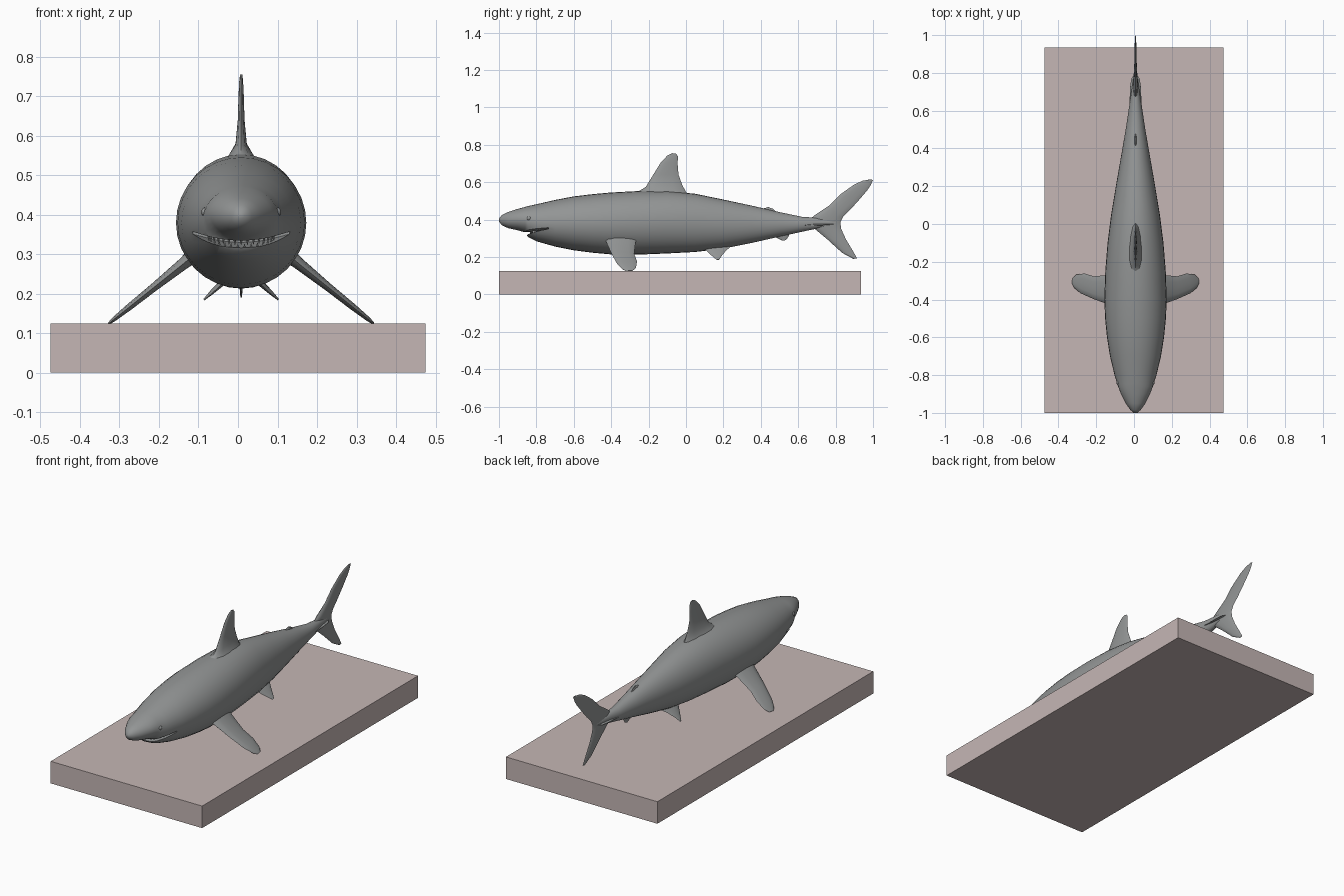
import bpy, bmesh, math
from mathutils import Vector

CX = 0.008  # the shark sits very slightly off centre


def material(name, rgb):
    m = bpy.data.materials.new(name)
    m.diffuse_color = (*rgb, 1)
    return m


GREY = material("shark grey", (0.29, 0.30, 0.30))
PINK = material("dusty pink", (0.56, 0.47, 0.46))


def finish(bm, name, mat, x=CX, smooth=40, mirror=False):
    bmesh.ops.recalc_face_normals(bm, faces=bm.faces)
    me = bpy.data.meshes.new(name)
    bm.to_mesh(me)
    bm.free()
    ob = bpy.data.objects.new(name, me)
    bpy.context.collection.objects.link(ob)
    ob.location.x = x
    me.materials.append(mat)
    if mirror:
        ob.modifiers.new("mirror", 'MIRROR').use_mirror_merge = False
    if smooth:
        bpy.ops.object.select_all(action='DESELECT')
        ob.select_set(True)
        bpy.context.view_layer.objects.active = ob
        bpy.ops.object.shade_smooth_by_angle(angle=math.radians(smooth))
    return ob


def loft(rings):
    bm = bmesh.new()
    vs = [[bm.verts.new(p) for p in r] for r in rings]
    n = len(vs[0])
    for a, b in zip(vs, vs[1:]):
        for i in range(n):
            j = (i + 1) % n
            bm.faces.new((a[i], a[j], b[j], b[i]))
    bm.faces.new(vs[0])
    bm.faces.new(vs[-1])
    return bm


def fin(name, stations, normal=(1, 0, 0), mirror=False):
    """Loft lens sections; station = leading point, trailing point, half thickness."""
    nv = Vector(normal).normalized()
    rings = []
    for lead, trail, th in stations:
        a, b = (Vector(p if len(p) == 3 else (0, *p)) for p in (lead, trail))
        ring = []
        for i in range(12):
            t = 2 * math.pi * i / 12
            u = 0.5 - 0.5 * math.cos(t)
            ring.append(a.lerp(b, u) + nv * th * math.sin(t) * (1.2 - 0.5 * u))
        rings.append(ring)
    return finish(loft(rings), name, GREY, smooth=50, mirror=mirror)


# base slab
bm = bmesh.new()
bmesh.ops.create_cube(bm, size=1)
for v in bm.verts:
    v.co = (v.co.x * 0.95, v.co.y * 1.935 - 0.0325, v.co.z * 0.125 + 0.0625)
finish(bm, "base_slab", PINK, x=0, smooth=0)

# body: y, top, bottom, half width
BODY = [
    (-1.00, .405, .390, .008), (-.985, .424, .370, .027), (-.95, .441, .354, .052),
    (-.90, .457, .343, .077), (-.86, .468, .332, .092), (-.845, .472, .307, .097),
    (-.80, .482, .284, .111), (-.70, .505, .256, .135), (-.60, .524, .236, .151),
    (-.50, .536, .223, .161), (-.40, .545, .214, .165), (-.25, .553, .213, .160),
    (-.10, .553, .219, .148), (.05, .538, .227, .129), (.20, .507, .245, .104),
    (.35, .475, .275, .078), (.50, .440, .309, .052), (.62, .415, .335, .034),
    (.70, .410, .352, .022), (.80, .395, .370, .007)]
rings = []
for y, top, bot, w in BODY:
    zc, h = (top + bot) / 2, (top - bot) / 2
    rings.append([(w * math.cos(t), y, zc + h * math.sin(t))
                  for t in (2 * math.pi * i / 32 for i in range(32))])
body = finish(loft(rings), "body", GREY)

# open mouth, cut with a wedge that curves up at the corners
rings = []
for i in range(17):
    x = -0.2 + 0.025 * i
    dz = 1.5 * min(abs(x), 0.12) ** 2
    rings.append([(x, y, z + dz) for y, z in
                  ((-.92, .308), (-.92, .334), (-.735, .336), (-.735, .330))])
cutter = finish(loft(rings), "mouth_cutter", GREY, smooth=0)
cutter.hide_render = True
cutter.hide_viewport = True
cut = body.modifiers.new("mouth", 'BOOLEAN')
cut.object = cutter
cut.operation = 'DIFFERENCE'
cut.solver = 'EXACT'

# teeth in two rows round the jaw
bm = bmesh.new()
for row, count in ((1, 15), (-1, 14)):
    for i in range(count):
        a = math.radians(-75 + 150 * i / (count - 1))
        x, y = 0.085 * math.sin(a), -0.755 - 0.077 * math.cos(a)
        z = (0.337 if row > 0 else 0.311 + 0.1 * (y + 0.85)) + 1.5 * x * x
        new = bmesh.ops.create_cone(bm, cap_ends=True, segments=6, radius1=0.005,
                                    radius2=0.0005, depth=0.016)
        for v in new["verts"]:
            v.co = (v.co.x + x, v.co.y + y, z - row * (v.co.z + 0.006))
finish(bm, "teeth", GREY)

# eyes
bm = bmesh.new()
bmesh.ops.create_uvsphere(bm, u_segments=12, v_segments=8, radius=0.011)
for v in bm.verts:
    v.co = (v.co.x * 0.7 + 0.093, v.co.y - 0.84, v.co.z + 0.407)
finish(bm, "eyes", GREY, mirror=True)

# dorsal fin
fin("dorsal_fin", [
    ((-.29, .530), (.02, .525), .050), ((-.25, .553), (0, .548), .033),
    ((-.215, .575), (-.02, .585), .015), ((-.175, .640), (-.04, .640), .009),
    ((-.135, .705), (-.045, .700), .007), ((-.100, .742), (-.043, .738), .005),
    ((-.075, .755), (-.053, .753), .003)])

# tail fin, lower tip to upper tip
fin("tail_fin", [
    ((.895, .190), (.915, .192), .002), ((.835, .222), (.895, .228), .005),
    ((.755, .295), (.855, .295), .008), ((.695, .345), (.830, .350), .011),
    ((.640, .385), (.825, .385), .013), ((.690, .425), (.840, .415), .012),
    ((.765, .475), (.880, .455), .008), ((.825, .535), (.925, .505), .006),
    ((.900, .588), (.968, .555), .005), ((.945, .608), (.985, .580), .004),
    ((.985, .615), (1.0, .612), .002)])

# pectoral fins, the shark rests on their tips
fin("pectoral_fins", [
    ((.10, -.440, .315), (.10, -.255, .315), .024), ((.145, -.425, .277), (.145, -.27, .277), .016),
    ((.22, -.398, .217), (.22, -.277, .217), .011), ((.29, -.367, .161), (.27, -.262, .177), .009),
    ((.325, -.338, .133), (.315, -.268, .141), .006), ((.336, -.315, .124), (.332, -.285, .127), .003)],
    normal=(.63, 0, .77), mirror=True)

# pelvic fins
fin("pelvic_fins", [
    ((.02, .09, .250), (.02, .24, .255), .012), ((.045, .115, .228), (.045, .215, .235), .008),
    ((.075, .145, .200), (.075, .192, .208), .005), ((.094, .165, .184), (.094, .178, .187), .002)],
    normal=(.6, 0, .8), mirror=True)

# small second dorsal fin and anal fin
fin("second_dorsal_fin", [
    ((.385, .450), (.480, .432), .010), ((.415, .460), (.485, .440), .006),
    ((.440, .467), (.465, .458), .003)])
fin("anal_fin", [
    ((.455, .315), (.555, .330), .009), ((.485, .302), (.550, .313), .006),
    ((.515, .287), (.535, .291), .003)])

# side keels in front of the tail
fin("tail_keels", [
    ((.0, .56, .372), (.0, .80, .376), .006), ((.022, .60, .370), (.022, .77, .374), .005),
    ((.032, .64, .370), (.028, .73, .372), .002)], normal=(0, 0, 1), mirror=True)
